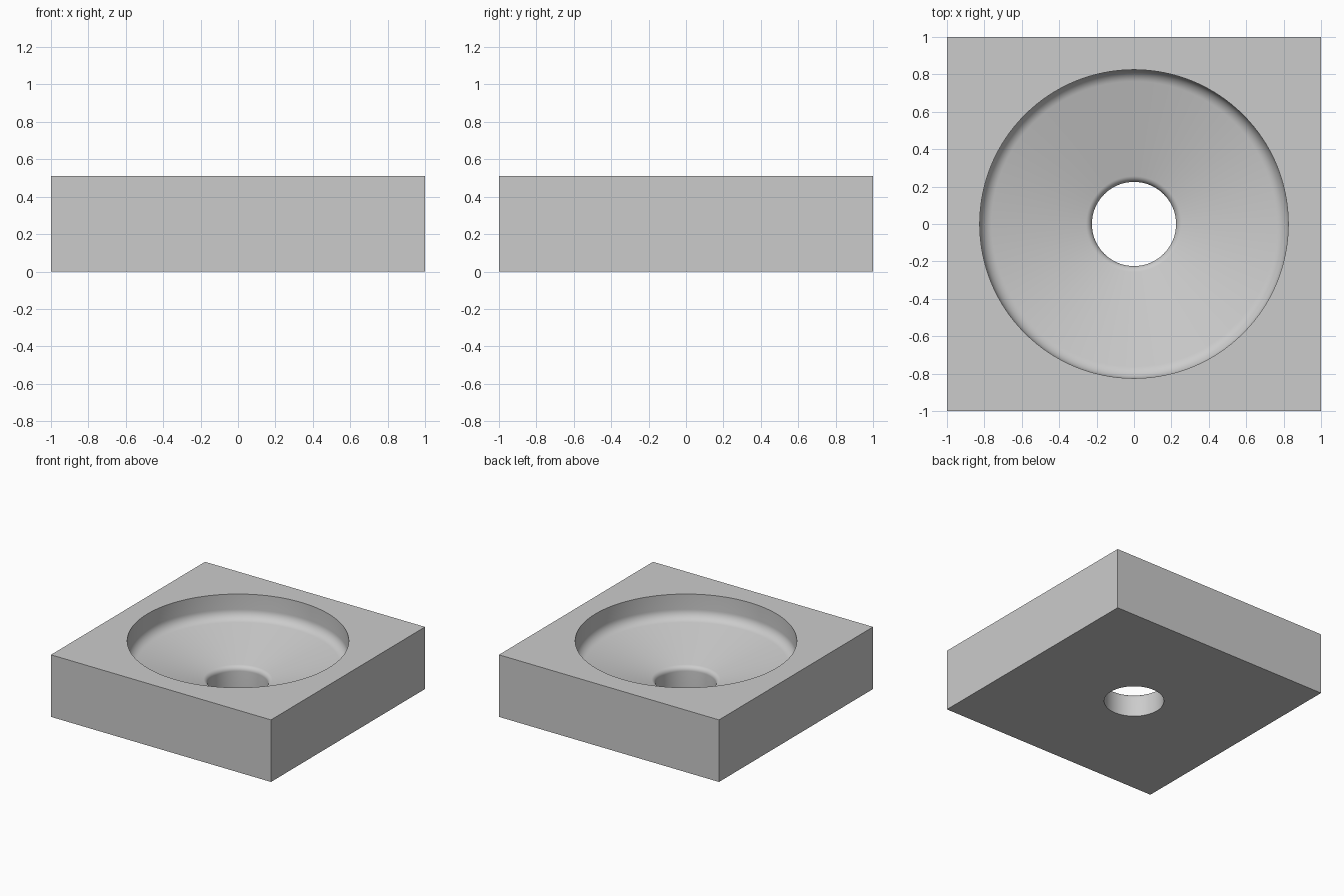
import bpy, bmesh
from math import sin, cos, pi, radians

old = bpy.data.objects.get("Cube")
if old:
    bpy.data.objects.remove(old)

HEIGHT = 0.51
BOWL_R, HOLE_R = 0.825, 0.225
SEGMENTS, FILLET_STEPS = 128, 10
SLOPE = radians(12.5)


def arc(cx, cz, radius, start, end):
    """Points of a fillet in the radius/height plane."""
    step = (end - start) / FILLET_STEPS
    return [(cx + radius * cos(start + i * step), cz + radius * sin(start + i * step))
            for i in range(FILLET_STEPS + 1)]


# Bowl profile: straight wall, concave fillet, sloped floor, rounded lip, drain hole
bowl_fillet, lip_fillet = 0.08, 0.04
profile = [(BOWL_R, HEIGHT)]
profile += arc(BOWL_R - bowl_fillet, 0.385, bowl_fillet, 0, SLOPE - pi / 2)
profile += arc(HOLE_R + lip_fillet, 0.156, lip_fillet, pi / 2 + SLOPE, pi)
profile += [(HOLE_R, 0)]

bm = bmesh.new()


def ring(radius, z, square=False):
    verts = []
    for i in range(SEGMENTS):
        a = 2 * pi * i / SEGMENTS
        r = radius / max(abs(cos(a)), abs(sin(a))) if square else radius
        verts.append(bm.verts.new((r * cos(a), r * sin(a), z)))
    return verts


# Square outside and round inside, joined as one closed loop of rings
rings = [ring(1, 0, True), ring(1, HEIGHT, True)] + [ring(r, z) for r, z in profile]
for k, lower in enumerate(rings):
    upper = rings[(k + 1) % len(rings)]
    for i in range(SEGMENTS):
        j = (i + 1) % SEGMENTS
        bm.faces.new((lower[i], lower[j], upper[j], upper[i]))
bmesh.ops.recalc_face_normals(bm, faces=bm.faces)

mesh = bpy.data.meshes.new("basin_block")
bm.to_mesh(mesh)
bm.free()
basin = bpy.data.objects.new("basin_block", mesh)
bpy.context.collection.objects.link(basin)

# Plain grey finish
grey = bpy.data.materials.new("plain_grey")
grey.use_nodes = True
colour = (0.6, 0.6, 0.6, 1)
grey.diffuse_color = colour
grey.node_tree.nodes["Principled BSDF"].inputs["Base Color"].default_value = colour
mesh.materials.append(grey)

bpy.ops.object.select_all(action="DESELECT")
basin.select_set(True)
bpy.context.view_layer.objects.active = basin
bpy.ops.object.shade_smooth_by_angle(angle=radians(30))
